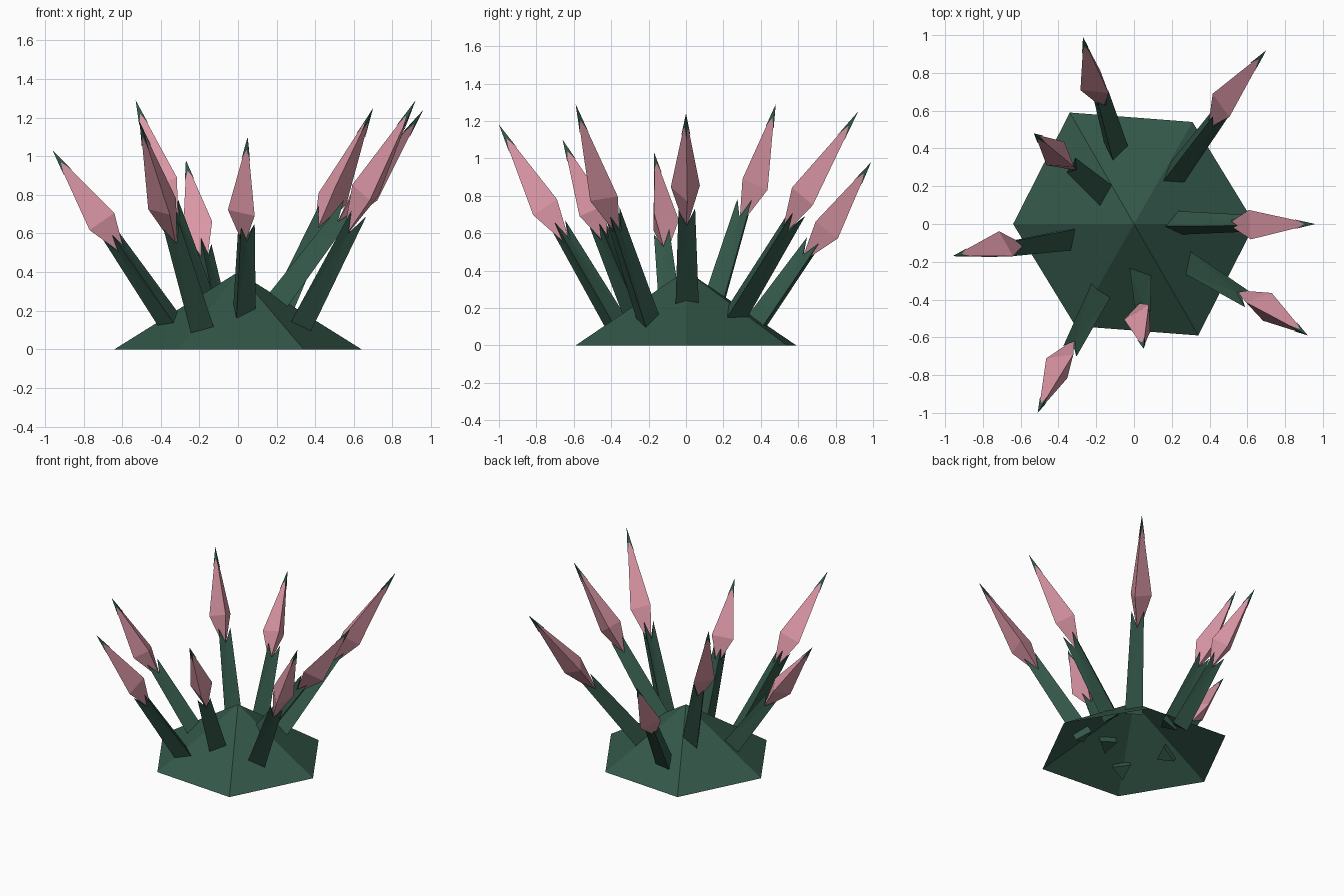
import bpy
import bmesh
from math import cos, sin, radians
from mathutils import Vector, Matrix

if "Cube" in bpy.data.objects:
    bpy.data.objects.remove(bpy.data.objects["Cube"])


def make_material(name, rgb):
    mat = bpy.data.materials.new(name)
    mat.use_nodes = True
    mat.diffuse_color = (*rgb, 1)
    mat.node_tree.nodes["Principled BSDF"].inputs["Base Color"].default_value = (*rgb, 1)
    return mat


GREEN = make_material("leaf_green", (0.033, 0.095, 0.066))
PINK = make_material("bud_pink", (0.71, 0.31, 0.38))


def build(name, verts, faces, mat):
    bm = bmesh.new()
    vs = [bm.verts.new(v) for v in verts]
    for f in faces:
        bm.faces.new([vs[i] for i in f])
    bmesh.ops.recalc_face_normals(bm, faces=bm.faces[:])
    mesh = bpy.data.meshes.new(name)
    bm.to_mesh(mesh)
    bm.free()
    mesh.materials.append(mat)
    obj = bpy.data.objects.new(name, mesh)
    bpy.context.collection.objects.link(obj)
    return obj


# Mound: open six-sided cone, slightly uneven rim
rim = [(0.64, 0, 0), (0.31, 0.54, 0), (-0.34, 0.59, 0),
       (-0.64, 0, 0), (-0.31, -0.54, 0), (0.34, -0.59, 0)]
build("mound", rim + [(0, 0, 0.4)], [(i, (i + 1) % 6, 6) for i in range(6)], GREEN)


class Axis:
    """Straight axis from root to tip with a twist, for three-sided sections."""

    def __init__(self, root, tip, angle):
        self.root, self.tip = Vector(root), Vector(tip)
        self.dir = (self.tip - self.root).normalized()
        a = radians(angle)
        flat = Vector((cos(a), sin(a), 0))
        self.side = (flat - self.dir * flat.dot(self.dir)).normalized()

    def ring(self, t, radius, twist=0):
        centre = self.root.lerp(self.tip, t)
        return [centre + Matrix.Rotation(radians(twist + 120 * i), 3, self.dir) @ self.side * radius
                for i in range(3)]


SIDES = [(i, (i + 1) % 3) for i in range(3)]


def stem(name, ax):
    # Tapered prism ending in three pointed sepals
    verts = ax.ring(-0.04, 0.074) + ax.ring(0.5, 0.052) + ax.ring(0.41, 0.024, 60)
    faces = [(2, 1, 0)]
    for i, j in SIDES:
        faces += [(i, j, 6 + i), (i, 6 + i, 3 + i), (j, 3 + j, 6 + i)]
    build(name, verts, faces, GREEN)


def bud(name, ax, twist):
    # Three-sided double pyramid
    base, top = ax.root.lerp(ax.tip, 0.37), ax.root.lerp(ax.tip, 0.99)
    verts = ax.ring(0.58, 0.09, twist) + ax.ring(0.88, 0.023, twist) + [base, top]
    faces = []
    for i, j in SIDES:
        faces += [(6, j, i), (i, j, 3 + j, 3 + i), (3 + i, 3 + j, 7)]
    build(name, verts, faces, PINK)


def bud_tip(name, ax, twist):
    # Thin pointed cap with three teeth running down the bud's edges
    verts = ax.ring(0.87, 0.029, twist) + ax.ring(0.93, 0.009, twist + 60) + [ax.tip]
    faces = []
    for i, j in SIDES:
        faces += [(i, 3 + i, 6), (3 + i, j, 6)]
    build(name, verts, faces, GREEN)


# Root, tip and twist of each shoot
SHOOTS = [
    ((-0.10, 0.39, 0.12), (-0.27, 0.99, 0.98), 139),
    ((0.21, 0.265, 0.18), (0.70, 0.92, 1.25), 90),
    ((-0.18, 0.17, 0.25), (-0.53, 0.48, 1.29), 148),
    ((0.22, 0, 0.25), (0.96, 0, 1.24), 65),
    ((-0.36, -0.07, 0.16), (-0.96, -0.17, 1.03), 163),
    ((0.32, -0.21, 0.14), (0.92, -0.59, 1.29), -13),
    ((0.02, -0.28, 0.20), (0.05, -0.66, 1.10), -110),
    ((-0.20, -0.38, 0.12), (-0.51, -1.0, 1.18), -129),
]
for n, (root, tip, angle) in enumerate(SHOOTS, 1):
    axis = Axis(root, tip, angle)
    stem(f"stem_{n}", axis)
    bud(f"bud_{n}", axis, 55)
    bud_tip(f"bud_tip_{n}", axis, 55)
